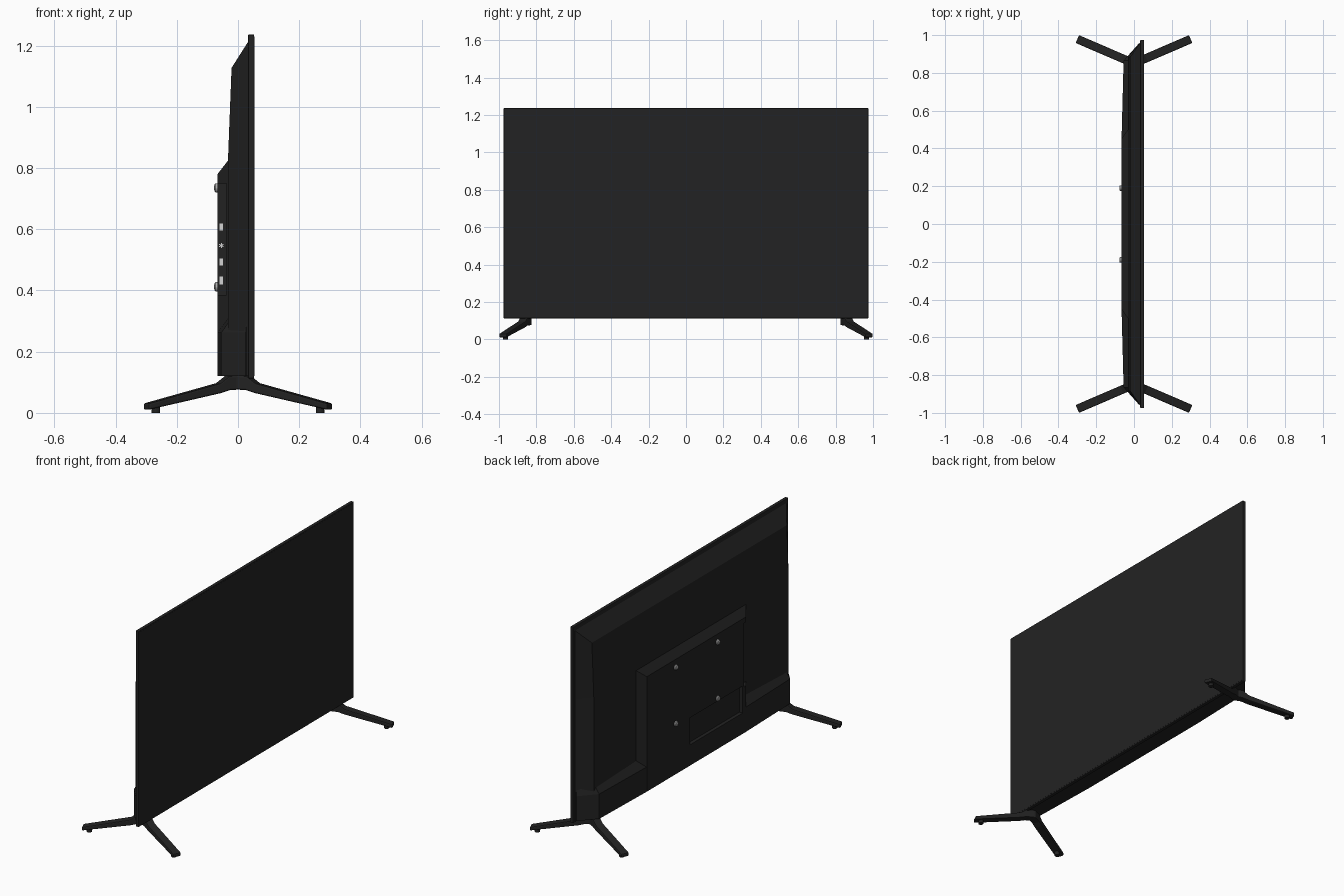
import bpy, bmesh, math
from mathutils import Vector, Matrix

if "Cube" in bpy.data.objects:
    bpy.data.objects.remove(bpy.data.objects["Cube"])


def material(name, rgb):
    m = bpy.data.materials.new(name)
    m.diffuse_color = (*rgb, 1)
    m.use_nodes = True
    m.node_tree.nodes["Principled BSDF"].inputs["Base Color"].default_value = m.diffuse_color
    return m


BODY = material("black plastic", (0.0165, 0.0165, 0.0165))
SCREEN = material("dark screen", (0.0165, 0.0165, 0.017))
METAL = material("screw metal", (0.42, 0.42, 0.42))
PORT = material("port light grey", (0.65, 0.65, 0.65))


def finish(name, bm, mat, bevel=0):
    bmesh.ops.recalc_face_normals(bm, faces=bm.faces)
    me = bpy.data.meshes.new(name)
    bm.to_mesh(me)
    bm.free()
    me.materials.append(mat)
    ob = bpy.data.objects.new(name, me)
    bpy.context.collection.objects.link(ob)
    if bevel:
        mod = ob.modifiers.new("bevel", 'BEVEL')
        mod.width, mod.segments = bevel, 2
        mod.limit_method, mod.angle_limit = 'ANGLE', math.radians(40)
        apply(ob, mod)
    return ob


def apply(ob, mod):
    bpy.ops.object.select_all(action='DESELECT')
    bpy.context.view_layer.objects.active = ob
    ob.select_set(True)
    bpy.ops.object.modifier_apply(modifier=mod.name)


def box(name, x, y, z, mat, bevel=0):
    bm = bmesh.new()
    bmesh.ops.create_cube(bm, size=1)
    for v in bm.verts:
        v.co = Vector([(r[0] + r[1]) / 2 + c * (r[1] - r[0]) for c, r in zip(v.co, (x, y, z))])
    return finish(name, bm, mat, bevel)


def loft(name, rings, mat, bevel=0):
    """Skin a row of matching closed rings and cap both ends."""
    bm = bmesh.new()
    rows = [[bm.verts.new(p) for p in r] for r in rings]
    n = len(rows[0])
    for a, b in zip(rows, rows[1:]):
        for i in range(n):
            j = (i + 1) % n
            bm.faces.new((a[i], a[j], b[j], b[i]))
    bm.faces.new(rows[0])
    bm.faces.new(rows[-1])
    return finish(name, bm, mat, bevel)


def boolean(ob, other, op):
    mod = ob.modifiers.new("bool", 'BOOLEAN')
    mod.operation, mod.object, mod.solver = op, other, 'EXACT'
    apply(ob, mod)
    bpy.data.objects.remove(other)


def disc(name, centre, axis, radii, mat, sides=16):
    """Stack of rings along an axis: radii is a list of (offset, radius)."""
    rot = Vector((0, 0, 1)).rotation_difference(Vector(axis)).to_matrix()
    ring = [2 * math.pi * i / sides for i in range(sides)]
    return loft(name, [[Vector(centre) + rot @ Vector((r * math.cos(a), r * math.sin(a), o))
                        for a in ring] for o, r in radii], mat)


# Thin display panel with the screen plate on its +x face
box("panel_frame", (0.033, 0.0525), (-0.975, 0.975), (0.113, 1.236), BODY, 0.003)
box("screen", (0.051, 0.0532), (-0.969, 0.969), (0.12, 1.23), SCREEN)


# Sloped rear shell
def shell_ring(xs, hw, zs):
    half = list(zip(xs, zs))
    return [(x, hw, z) for x, z in half] + [(x, -hw, z) for x, z in reversed(half)]


loft("rear_shell", [shell_ring((0.036,) * 3, 0.964, (0.12, 0.82, 1.217)),
                    shell_ring((-0.033, -0.033, -0.021), 0.883, (0.12, 0.82, 1.127))], BODY)

# Raised electronics housing: centre block with chamfered top and sides
housing = loft("rear_housing", [
    [(0.0, 0.5, 0.121), (0.0, 0.5, 0.825), (0.0, -0.5, 0.825), (0.0, -0.5, 0.121)],
    [(-0.032, 0.5, 0.121), (-0.032, 0.5, 0.825), (-0.032, -0.5, 0.825), (-0.032, -0.5, 0.121)],
    [(-0.067, 0.45, 0.121), (-0.067, 0.45, 0.78), (-0.067, -0.45, 0.78), (-0.067, -0.45, 0.121)]],
    BODY)

# Low band across the full width, tapering towards the ends
rings = []
for y, xb in ((-0.955, 0.025), (-0.865, -0.055), (-0.45, -0.066),
              (0.45, -0.066), (0.865, -0.055), (0.955, 0.025)):
    rings.append([(0.034, y, 0.12), (xb, y, 0.12), (xb, y, 0.262),
                  (min(xb + 0.034, 0.03), y, 0.31), (0.034, y, 0.31)])
band = loft("lower_band", rings, BODY)
boolean(housing, band, 'UNION')

# Side port bay and cable recess cut into the housing
boolean(housing, box("bay_cutter", (-0.1, -0.037), (-0.6, -0.43), (0.385, 0.75), BODY), 'DIFFERENCE')
boolean(housing, box("recess_cutter", (-0.1, -0.047), (-0.418, 0.06), (0.24, 0.395), BODY), 'DIFFERENCE')

# Ports in the side bay
for i, (z0, z1) in enumerate(((0.596, 0.619), (0.482, 0.505), (0.42, 0.446))):
    box(f"port_{i + 1}", (-0.06, -0.049), (-0.433, -0.428), (z0, z1), PORT)
for i in range(3):
    spoke = box(f"round_port_spoke_{i + 1}", (-0.008, 0.008), (-0.0025, 0.0025), (-0.0015, 0.0015), PORT)
    spoke.data.transform(Matrix.Translation((-0.0545, -0.4305, 0.547))
                         @ Matrix.Rotation(math.pi * i / 3 + math.pi / 2, 4, 'Y'))

# Four wall-mount screws
for y in (-0.19, 0.19):
    for z in (0.412, 0.735):
        ob = disc("mount_screw", (-0.066, y, z), (-1, 0, 0),
                  [(-0.004, 0.015), (0.007, 0.015), (0.011, 0.011), (0.012, 0.005)], METAL)

# Splayed V-shaped stands, one at each end
W = 0.0225
DX, DY = Vector((0.3, 0.129)).normalized()
for side, label in ((1, "left"), (-1, "right")):
    rings = []
    for x, top, bot in ((-0.3, 0.031, 0.01), (-0.065, 0.097, 0.064), (-0.035, 0.121, 0.074),
                        (0, 0.122, 0.076),
                        (0.035, 0.121, 0.074), (0.065, 0.097, 0.064), (0.3, 0.031, 0.01)):
        s = (x > 0) - (x < 0)
        y = 0.85 + abs(x) * 0.129 / 0.3
        ox, oy = (-s * DY * W, DX * W) if s else (0, W / DX)
        rings.append([(x + ox, side * (y + oy), bot), (x + ox, side * (y + oy), top),
                      (x - ox, side * (y - oy), top), (x - ox, side * (y - oy), bot)])
    loft(f"{label}_stand", rings, BODY, 0.005)
    # Rubber pads under the stand tips
    for s in (-1, 1):
        disc(f"{label}_stand_pad", (s * 0.268, side * 0.965, 0), (0, 0, 1),
             [(0, 0.014), (0.022, 0.014)], BODY)
